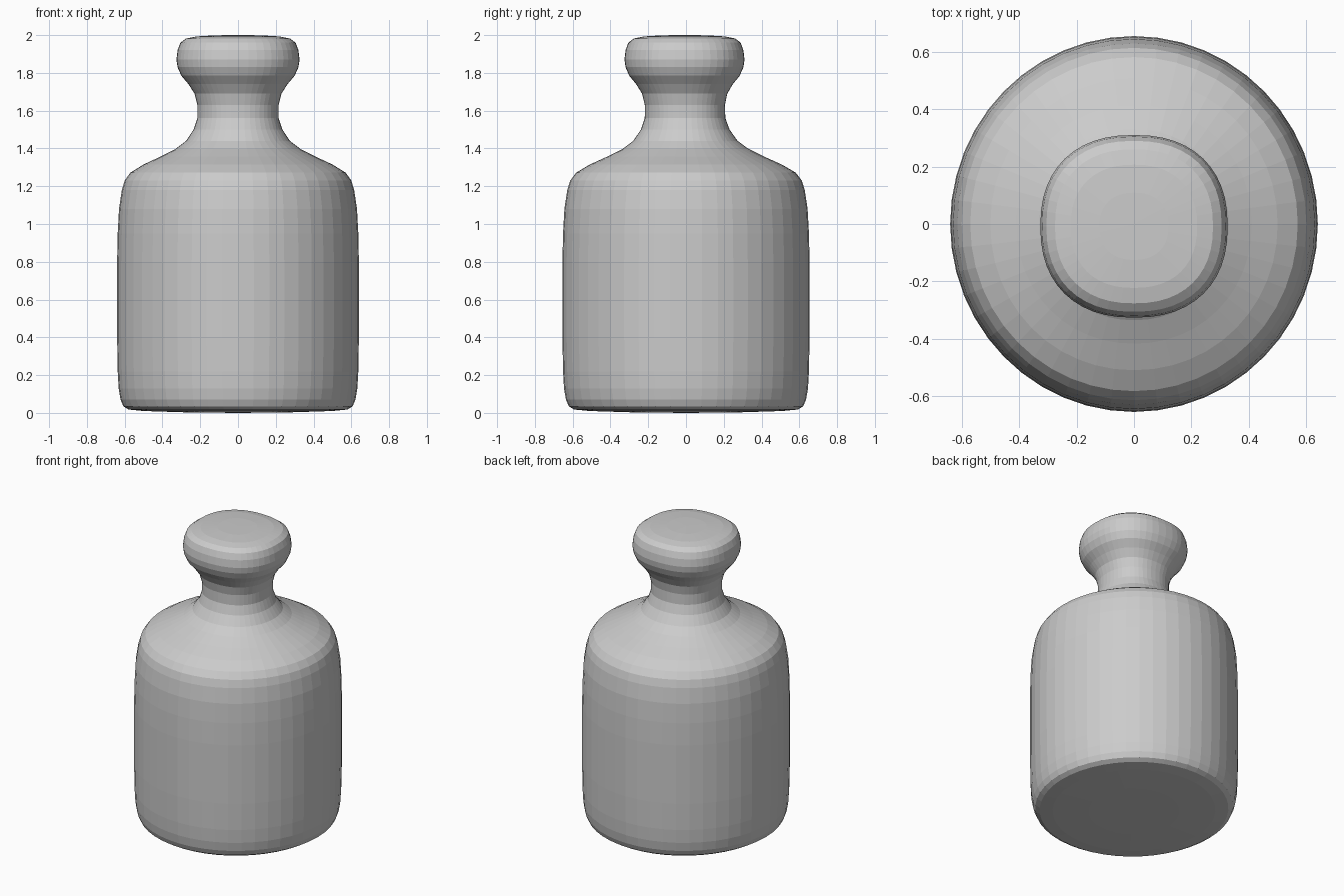
import bpy, bmesh
from math import sin, cos, pi

cube = bpy.data.objects.get("Cube")
if cube:
    bpy.data.objects.remove(cube, do_unlink=True)

SEGMENTS = 48

# Outline from base to crown: (radius, height)
PROFILE = [
    (0.28, 0.003), (0.50, 0.01), (0.58, 0.018), (0.607, 0.035), (0.622, 0.07),
    (0.632, 0.13), (0.637, 0.22), (0.64, 0.40), (0.64, 0.60), (0.64, 0.80),
    (0.637, 0.95), (0.63, 1.08), (0.615, 1.18), (0.60, 1.23), (0.57, 1.272),
    (0.50, 1.315), (0.41, 1.357), (0.33, 1.398), (0.275, 1.44), (0.235, 1.50),
    (0.215, 1.56), (0.215, 1.63), (0.23, 1.69), (0.262, 1.74), (0.30, 1.785),
    (0.32, 1.83), (0.326, 1.87), (0.32, 1.92), (0.305, 1.96), (0.275, 1.982),
    (0.22, 1.993), (0.12, 1.999),
]


def rounded(t, power):
    """Signed power that squares off a circle slightly."""
    return (1 if t >= 0 else -1) * abs(t) ** (2 / power)


def ring(bm, radius, z):
    # Round body, blending to a slightly square knob
    knob = min(max((z - 1.25) / 0.5, 0), 1)
    power = 2 + 0.3 * knob
    depth = 1.022 - 0.047 * knob
    shift = -0.008 * knob
    verts = []
    for i in range(SEGMENTS):
        a = 2 * pi * i / SEGMENTS
        verts.append(bm.verts.new((radius * rounded(cos(a), power),
                                   radius * depth * rounded(sin(a), power) + shift, z)))
    return verts


# Turned weight: base, body, shoulder, neck and knob in one skin
bm = bmesh.new()
rings = [ring(bm, r, z) for r, z in PROFILE]
for low, high in zip(rings, rings[1:]):
    for i in range(SEGMENTS):
        j = (i + 1) % SEGMENTS
        bm.faces.new((low[i], low[j], high[j], high[i]))

# Gently domed caps
for edge, z in ((rings[0], 0.0), (rings[-1], 2.0)):
    centre = bm.verts.new((0, 0, z))
    for i in range(SEGMENTS):
        bm.faces.new((edge[i], edge[(i + 1) % SEGMENTS], centre))
bmesh.ops.recalc_face_normals(bm, faces=bm.faces)

mesh = bpy.data.meshes.new("weight_body")
bm.to_mesh(mesh)
bm.free()
weight = bpy.data.objects.new("weight_body", mesh)
bpy.context.collection.objects.link(weight)

# Plain grey metal
grey = bpy.data.materials.new("light_grey")
grey.use_nodes = True
colour = (0.6, 0.6, 0.6, 1)
grey.diffuse_color = colour
grey.node_tree.nodes["Principled BSDF"].inputs["Base Color"].default_value = colour
mesh.materials.append(grey)
